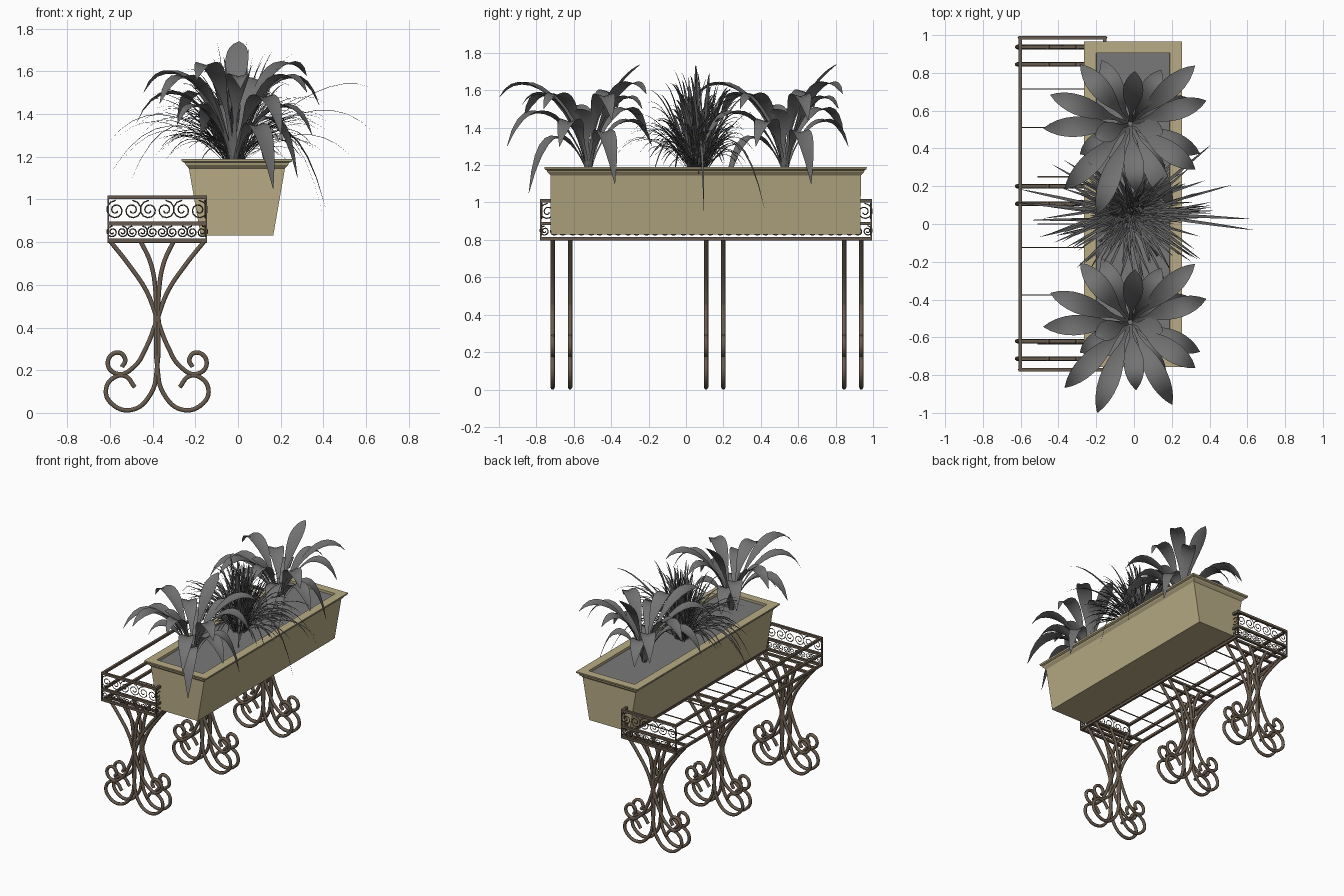
import bpy, bmesh, math, random
from mathutils import Vector

random.seed(4)
if "Cube" in bpy.data.objects:
    bpy.data.objects.remove(bpy.data.objects["Cube"], do_unlink=True)


def material(name, rgb):
    m = bpy.data.materials.new(name)
    m.use_nodes = True
    m.diffuse_color = (*rgb, 1)
    bsdf = m.node_tree.nodes["Principled BSDF"]
    bsdf.inputs["Base Color"].default_value = (*rgb, 1)
    bsdf.inputs["Roughness"].default_value = 0.8
    return m


TAN = material("tan_wood", (0.48, 0.41, 0.235))
IRON = material("brown_iron", (0.14, 0.105, 0.075))
SOIL = material("grey_soil", (0.19, 0.19, 0.19))
LEAF = material("grey_leaf", (0.17, 0.17, 0.17))
GRASS = material("dark_grass", (0.12, 0.12, 0.12))


def add_mesh(name, bm, mat, smooth=False):
    me = bpy.data.meshes.new(name)
    bm.to_mesh(me)
    bm.free()
    me.materials.append(mat)
    for p in me.polygons:
        p.use_smooth = smooth
    ob = bpy.data.objects.new(name, me)
    bpy.context.collection.objects.link(ob)


def add_box(bm, lo, hi):
    verts = bmesh.ops.create_cube(bm, size=1)["verts"]
    for v in verts:
        v.co = Vector([lo[i] + (v.co[i] + 0.5) * (hi[i] - lo[i]) for i in range(3)])


def add_bars(name, paths, radius, mat, bezier=False, sides=1):
    """Bent round bars along paths, turned into one mesh."""
    cu = bpy.data.curves.new(name, 'CURVE')
    cu.dimensions = '3D'
    cu.bevel_depth = radius
    cu.bevel_resolution = sides
    cu.resolution_u = 6
    cu.use_fill_caps = True
    for pts in paths:
        sp = cu.splines.new('BEZIER' if bezier else 'POLY')
        if bezier:
            sp.bezier_points.add(len(pts) - 1)
            for bp, p in zip(sp.bezier_points, pts):
                bp.co = p
                bp.handle_left_type = bp.handle_right_type = 'AUTO'
        else:
            sp.points.add(len(pts) - 1)
            for sp_pt, p in zip(sp.points, pts):
                sp_pt.co = (*p, 1)
    tmp = bpy.data.objects.new(name + "_path", cu)
    bpy.context.collection.objects.link(tmp)
    bpy.context.view_layer.update()
    deps = bpy.context.evaluated_depsgraph_get()
    me = bpy.data.meshes.new_from_object(tmp.evaluated_get(deps))
    bpy.data.objects.remove(tmp, do_unlink=True)
    me.name = name
    me.materials.clear()
    me.materials.append(mat)
    for p in me.polygons:
        p.use_smooth = bezier
    bpy.context.collection.objects.link(bpy.data.objects.new(name, me))


# Planter box: rectangular rings lofted from the base over the rim to the inside
CX, CY = -0.005, 0.105
rings = [(0.17, 0.828, 0.83), (0.225, 0.83, 1.145), (0.24, 0.847, 1.162), (0.245, 0.85, 1.172),
         (0.258, 0.86, 1.178), (0.26, 0.862, 1.19), (0.195, 0.8, 1.19), (0.19, 0.8, 1.15)]
bm = bmesh.new()
loops = [[bm.verts.new((CX + sx * hx, CY + sy * hy, z))
          for sx, sy in ((-1, -1), (1, -1), (1, 1), (-1, 1))] for hx, hy, z in rings]
bm.faces.new(loops[0][::-1])
for a, b in zip(loops, loops[1:]):
    for i in range(4):
        j = (i + 1) % 4
        bm.faces.new((a[i], a[j], b[j], b[i]))
add_mesh("planter_box", bm, TAN)

bm = bmesh.new()
add_box(bm, (CX - 0.193, CY - 0.802, 1.155), (CX + 0.193, CY + 0.802, 1.172))
add_mesh("soil", bm, SOIL)

# Stand frame: three levels of rails, corner posts, cross bars and thin slats
X0, X1, Y0, Y1 = -0.612, -0.145, -0.78, 0.995
LEG_Y = (-0.713, -0.62, 0.107, 0.2, 0.845, 0.937)
T = 0.018
bm = bmesh.new()
for z in (0.807, 0.888, 1.01):
    for x in (X0, X1 - T):
        add_box(bm, (x, Y0, z - T / 2), (x + T, Y1, z + T / 2))
    for y in (Y0, Y1 - T):
        add_box(bm, (X0, y, z - T / 2), (X1, y + T, z + T / 2))
for x in (X0, X1 - 0.008):
    for y in (Y0, Y1 - 0.008):
        add_box(bm, (x, y, 0.8), (x + 0.008, y + 0.008, 1.015))
for y in LEG_Y:
    add_box(bm, (X0, y - T / 2, 0.797), (X1, y + T / 2, 0.813))
add_mesh("stand_frame", bm, IRON)

bm = bmesh.new()
for y in (0.715, 0.51, -0.125, -0.375):
    add_box(bm, (X0, y - 0.003, 0.802), (X1, y + 0.003, 0.808))
for y in (0.25, 0.0, -0.635):
    add_box(bm, (-0.51, y - 0.003, 0.802), (X1, y + 0.003, 0.808))
add_mesh("shelf_slats", bm, IRON)

# Scrolled legs: an outer bar with a small curl and an inner bar with a large foot curl
OUTER = [(-0.225, 0.81), (-0.13, 0.69), (-0.05, 0.57), (0, 0.44), (0.05, 0.31), (0.11, 0.215),
         (0.185, 0.182), (0.232, 0.235), (0.185, 0.283), (0.15, 0.25), (0.165, 0.215)]
INNER = [(-0.08, 0.81), (-0.03, 0.7), (-0.008, 0.57), (-0.006, 0.4), (0, 0.22), (0.03, 0.09),
         (0.12, 0.014), (0.215, 0.045), (0.24, 0.11), (0.2, 0.167), (0.15, 0.172), (0.105, 0.12)]
MID = (X0 + X1) / 2
for n, y in enumerate(LEG_Y):
    paths = [[(MID + s * u, y, z) for u, z in shape] for s in (-1, 1) for shape in (OUTER, INNER)]
    add_bars(f"scroll_leg_{n + 1}", paths, 0.012, IRON, bezier=True)


# Filigree panels: alternating spirals in two rows
def filigree(name, start, direction, length):
    start, direction = Vector(start), Vector(direction)
    paths = []
    for low, high in ((0.817, 0.878), (0.9, 1.0)):
        size = high - low
        count = round(length / (size * 0.8))
        step = length / count
        for i in range(count):
            flip = 1 if i % 2 else -1
            middle = start + direction * (step * (i + 0.5)) + Vector((0, 0, (low + high) / 2))
            path = []
            for k in range(19):
                a = k / 18 * 3.4 * math.pi
                r = size * 0.46 * (1 - 0.8 * k / 18)
                path.append(middle + direction * (flip * r * math.sin(a)) + Vector((0, 0, r * math.cos(a))))
            paths.append(path)
    add_bars(name, paths, 0.0032, IRON, sides=0)


filigree("front_filigree", (X0, Y0 + T / 2, 0), (1, 0, 0), X1 - X0)
filigree("back_filigree", (X0, Y1 - T / 2, 0), (1, 0, 0), X1 - X0)
filigree("long_filigree", (X1 - T / 2, Y0, 0), (0, 1, 0), Y1 - Y0)


# Leaves: arching strips folded along the midrib, swept along a curve of (distance, height)
def add_leaf(bm, base, azimuth, ctrl, half, steps, stem):
    out = Vector((math.cos(azimuth), math.sin(azimuth), 0))
    side = Vector((-out.y, out.x, 0))
    rows = []
    for k in range(steps + 1):
        t = k / steps
        w = ((1 - t) ** 3, 3 * t * (1 - t) ** 2, 3 * t * t * (1 - t), t ** 3)
        r = sum(a * c[0] for a, c in zip(w, ctrl))
        z = sum(a * c[1] for a, c in zip(w, ctrl))
        u = max(0, (t - stem) / (1 - stem))
        blade = math.sin(math.pi * u ** 1.1) ** 0.85 if 0 < u < 1 else 0
        width = half * max(0.18 if t < 0.9 else 0.03, blade)
        p = Vector((base.x, base.y, base.z + z)) + out * r
        fold = Vector((0, 0, width * 0.3))
        rows.append([bm.verts.new(q) for q in (p + side * width + fold, p, p - side * width + fold)])
    for a, b in zip(rows, rows[1:]):
        for i in range(2):
            bm.faces.new((a[i], a[i + 1], b[i + 1], b[i]))


# Each leaf: direction in degrees, reach, peak height, tip height
LEAVES = [(183, .46, 1.52, 1.35), (160, .45, 1.62, 1.5), (130, .41, 1.52, 1.35), (114, .37, 1.45, 1.3),
          (85, .28, 1.68, 1.74), (60, .33, 1.58, 1.5), (42, .46, 1.66, 1.58), (17, .42, 1.6, 1.44),
          (25, .33, 1.38, 1.1), (-23, .40, 1.45, 1.3), (-35, .42, 1.6, 1.5), (-63, .49, 1.5, 1.3),
          (-60, .37, 1.34, 1.05), (-85, .36, 1.6, 1.52), (-110, .51, 1.66, 1.56),
          (-135, .49, 1.6, 1.45), (-149, .31, 1.45, 1.35), (200, .2, 1.5, 1.52), (-15, .18, 1.46, 1.5)]
for name, y in (("front_leafy_plant", -0.52), ("back_leafy_plant", 0.53)):
    bm = bmesh.new()
    base = Vector((-0.02, y, 1.16))
    for deg, reach, peak, tip in LEAVES:
        top, end = peak - base.z, tip - base.z
        arch = [(0.01, 0), (0.15 * reach, 0.75 * top),
                (0.72 * reach, top + 0.6 * (peak - tip) + 0.03), (reach, end)]
        add_leaf(bm, base, math.radians(deg), arch, 0.054, 12, 0.25)
    add_mesh(name, bm, LEAF, smooth=True)

# Grass clump: a fan of many narrow blades, the flatter ones drooping more
bm = bmesh.new()
for i in range(250):
    a = random.uniform(0, 2 * math.pi)
    a = math.atan2(0.75 * math.sin(a), math.cos(a))
    lift = math.radians(random.uniform(15, 86))
    length = random.uniform(0.33, 0.6)
    reach = length * math.cos(lift) * (1 - 0.25 * abs(math.sin(a)))
    rise = length * math.sin(lift)
    droop = random.uniform(0.05, 0.4) * reach
    base = Vector((-0.02 + random.uniform(-0.04, 0.04), 0.06 + random.uniform(-0.05, 0.05), 1.165))
    arch = [(0, 0), (0.3 * reach, 0.42 * rise + 0.1 * reach), (0.66 * reach, 0.85 * rise + 0.15 * reach),
            (reach, max(rise - droop, -0.1))]
    add_leaf(bm, base, a, arch, 0.007, 9, 0.0)
# A few long trailing blades: direction, reach, drop of the tip
for deg, reach, drop in ((-58, .3, -.1), (5, .42, -.24), (40, .56, -.2), (175, .62, -.13),
                         (195, .5, -.08), (-8, .66, .15), (168, .6, .1), (-3, .64, .36)):
    arch = [(0, 0), (0.25 * reach, 0.22), (0.7 * reach, 0.3 + 0.4 * max(drop, 0)), (reach, drop)]
    add_leaf(bm, Vector((-0.02, 0.06, 1.165)), math.radians(deg), arch, 0.008, 10, 0.0)
add_mesh("grass_clump", bm, GRASS, smooth=True)
